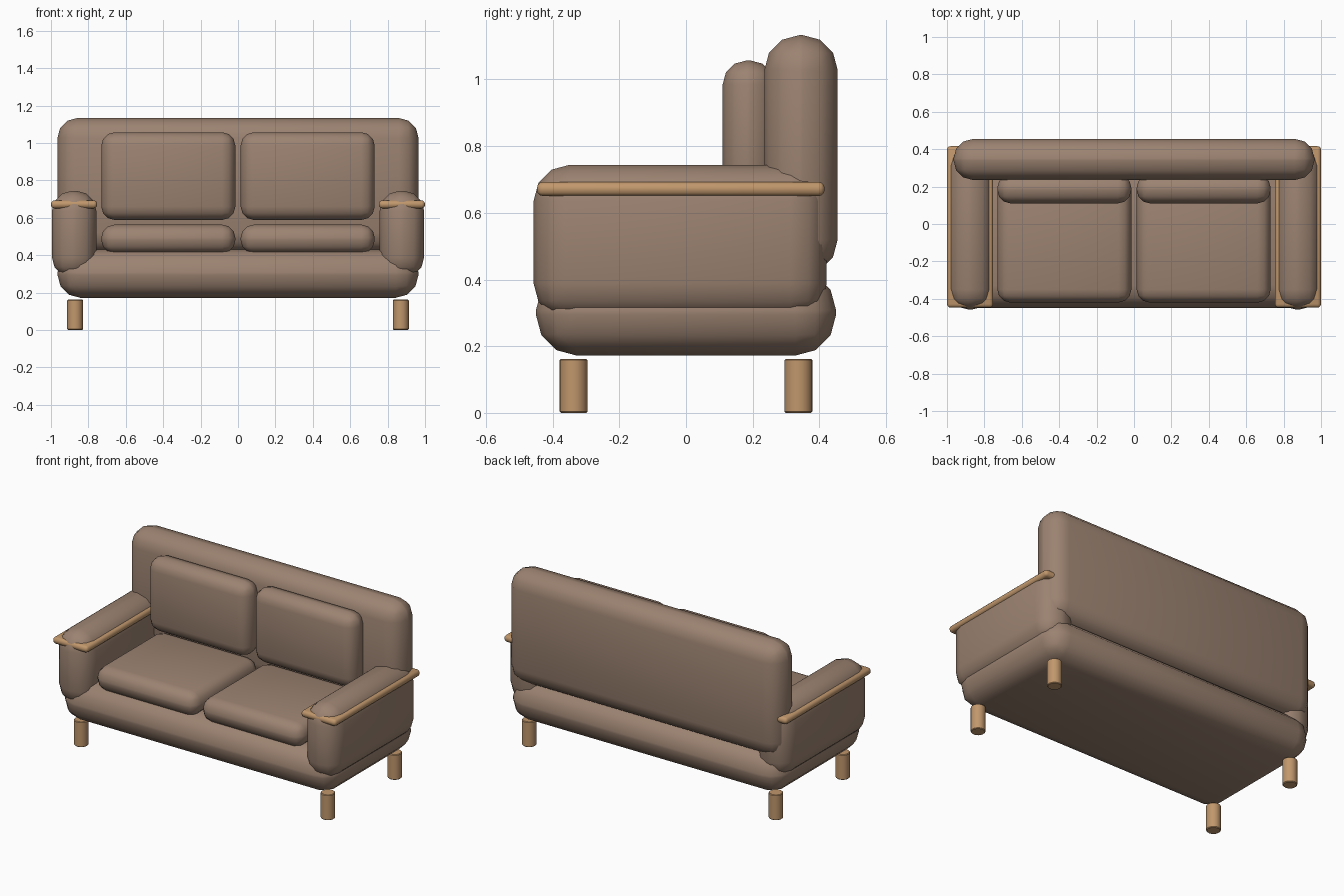
import bpy, math

if "Cube" in bpy.data.objects:
    bpy.data.objects.remove(bpy.data.objects["Cube"])


def material(name, colour):
    m = bpy.data.materials.new(name)
    m.diffuse_color = (*colour, 1)
    m.use_nodes = True
    m.node_tree.nodes["Principled BSDF"].inputs["Base Color"].default_value = m.diffuse_color
    return m


fabric = material("fabric", (0.33, 0.225, 0.165))
wood = material("wood", (0.53, 0.31, 0.15))


def finish(ob, name, mat, radius, segments):
    ob.name = name
    ob.data.materials.append(mat)
    bpy.ops.object.transform_apply(location=False, rotation=False, scale=True)
    bev = ob.modifiers.new("rounding", 'BEVEL')
    bev.width = radius
    bev.segments = segments
    bev.limit_method = 'ANGLE'
    bev.angle_limit = math.radians(40)
    bpy.ops.object.modifier_apply(modifier=bev.name)
    bpy.ops.object.shade_smooth_by_angle(angle=math.radians(40))


def rounded_box(name, x, y, z, radius, mat=fabric, segments=3):
    """Box given by its (min, max) range on each axis, with rounded edges."""
    centre = [(a + b) / 2 for a, b in (x, y, z)]
    bpy.ops.mesh.primitive_cube_add(size=1, location=centre)
    ob = bpy.context.object
    ob.scale = [b - a for a, b in (x, y, z)]
    finish(ob, name, mat, radius, segments)


# Base and backrest
rounded_box("base", (-0.965, 0.965), (-0.45, 0.45), (0.172, 0.43), 0.122)
rounded_box("backrest", (-0.965, 0.965), (0.235, 0.455), (0.415, 1.133), 0.105)

for side, s in (("left", -1), ("right", 1)):
    def span(a, b):
        return tuple(sorted((s * a, s * b)))

    # Arm with its wooden armrest slab
    rounded_box(side + "_arm", span(0.757, 0.995), (-0.457, 0.422), (0.28, 0.744), 0.108)
    rounded_box(side + "_arm_rail", span(0.753, 1.0), (-0.447, 0.416), (0.65, 0.693), 0.019, wood)

    # Loose cushions
    rounded_box(side + "_seat_cushion", span(0.014, 0.731), (-0.42, 0.25), (0.41, 0.563), 0.07)
    rounded_box(side + "_back_cushion", span(0.014, 0.731), (0.11, 0.265), (0.588, 1.057), 0.072)

    # Legs
    for end, y in (("front", -0.337), ("back", 0.337)):
        bpy.ops.mesh.primitive_cylinder_add(vertices=24, radius=0.042, depth=0.162,
                                            location=(s * 0.871, y, 0.081))
        finish(bpy.context.object, f"{end}_{side}_leg", wood, 0.004, 1)
